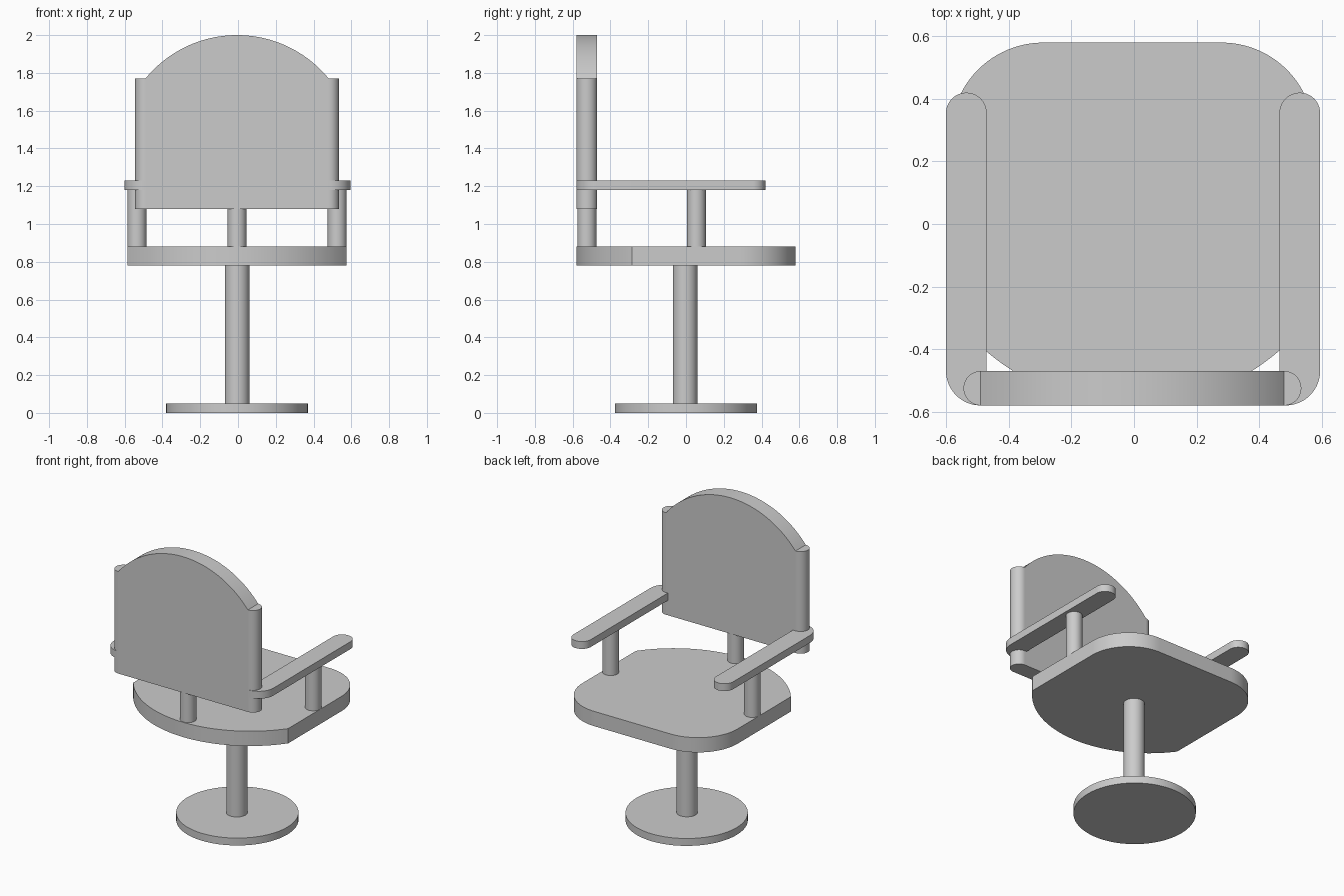
import bpy
import bmesh
from math import radians, sin, cos
from mathutils import Vector

cube = bpy.data.objects.get("Cube")
if cube:
    bpy.data.objects.remove(cube, do_unlink=True)

# Single material
grey = bpy.data.materials.new("plain grey")
grey.use_nodes = True
grey.diffuse_color = (0.6, 0.6, 0.6, 1)
grey.node_tree.nodes["Principled BSDF"].inputs["Base Color"].default_value = grey.diffuse_color

CX = -0.005  # the chair's own axis


def arc(cx, cy, r, start, end, steps=24):
    angles = [radians(start + (end - start) * i / steps) for i in range(steps + 1)]
    return [(cx + r * cos(a), cy + r * sin(a)) for a in angles]


def prism(name, outline, low, high, upright=False):
    """Extrude an outline along z, or along y when it is an upright x-z outline."""
    bm = bmesh.new()
    place = (lambda u, v: (u, low, v)) if upright else (lambda u, v: (u, v, low))
    face = bm.faces.new([bm.verts.new(place(u, v)) for u, v in outline])
    new = bmesh.ops.extrude_face_region(bm, geom=[face])["geom"]
    shift = Vector((0, high - low, 0) if upright else (0, 0, high - low))
    bmesh.ops.translate(bm, verts=[g for g in new if isinstance(g, bmesh.types.BMVert)], vec=shift)
    bmesh.ops.remove_doubles(bm, verts=bm.verts, dist=1e-5)
    bmesh.ops.recalc_face_normals(bm, faces=bm.faces)
    mesh = bpy.data.meshes.new(name)
    bm.to_mesh(mesh)
    bm.free()
    mesh.materials.append(grey)
    obj = bpy.data.objects.new(name, mesh)
    bpy.context.collection.objects.link(obj)
    mesh.shade_smooth()
    mesh.set_sharp_from_angle(angle=radians(30))
    return obj


def cylinder(name, x, y, r, low, high, steps=48):
    return prism(name, arc(x, y, r, 0, 360, steps)[:-1], low, high)


# Pedestal
cylinder("base_disc", CX, 0, 0.375, 0, 0.05, 96)
cylinder("column", CX, -0.005, 0.065, 0.05, 0.78)

# Seat: rounded corners at one end, one broad arc under the backrest
seat = (arc(CX + 0.285, 0.285, 0.295, 0, 90)
        + arc(CX - 0.285, 0.285, 0.295, 90, 180)
        + arc(CX, 0.1376, 0.7176, -143.9, -36.1, 48))
prism("seat", seat, 0.78, 0.88)

# Backrest: arched panel with half-round edges
panel = [(CX - 0.485, 1.08), (CX + 0.485, 1.08)] + arc(CX, 1.374, 0.626, 39.2, 140.8, 48)
prism("backrest_panel", panel, -0.58, -0.47, upright=True)
prism("backrest_edge_left", arc(CX + 0.485, -0.525, 0.055, -90, 90), 1.08, 1.77)
prism("backrest_edge_right", arc(CX - 0.485, -0.525, 0.055, 90, 270), 1.08, 1.77)
cylinder("backrest_post", CX, -0.525, 0.05, 0.88, 1.08)

# Armrests and their posts
arm = (arc(0.533, 0.355, 0.065, 180, 0)
       + arc(0.488, -0.47, 0.11, 0, -90)
       + [(0.468, -0.5)])
for side, s in (("left", 1), ("right", -1)):
    prism("armrest_" + side, [(s * x - 0.003, y) for x, y in arm], 1.18, 1.23)
    cylinder("armrest_post_" + side, CX + s * 0.53, 0.055, 0.05, 0.88, 1.18)
